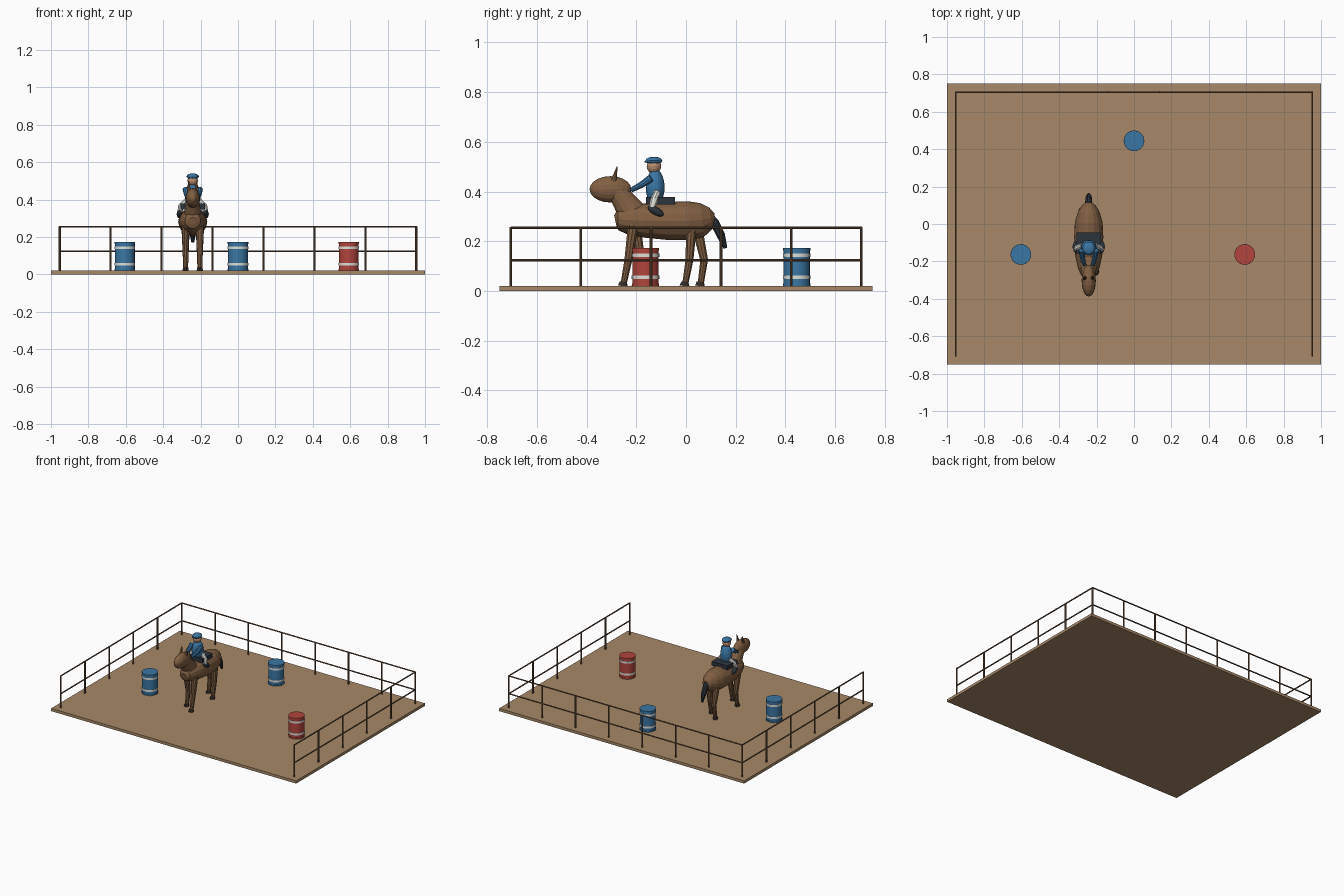
import bpy, bmesh, math
from mathutils import Vector, Matrix

cube = bpy.data.objects.get("Cube")
if cube:
    bpy.data.objects.remove(cube, do_unlink=True)


def material(name, rgb):
    m = bpy.data.materials.new(name)
    m.use_nodes = True
    m.diffuse_color = (*rgb, 1)
    node = next(n for n in m.node_tree.nodes if n.type == 'BSDF_PRINCIPLED')
    node.inputs["Base Color"].default_value = (*rgb, 1)
    return m


SAND = material("sand", (0.39, 0.25, 0.14))
WOOD = material("fence brown", (0.15, 0.085, 0.045))
COAT = material("horse brown", (0.22, 0.115, 0.055))
DARK = material("dark slate", (0.024, 0.034, 0.047))
HOOF = material("hoof brown", (0.035, 0.025, 0.02))
BLUE = material("blue", (0.042, 0.18, 0.37))
RED = material("red", (0.44, 0.058, 0.045))
WHITE = material("off white", (0.75, 0.75, 0.7))
SKIN = material("skin", (0.5, 0.28, 0.17))


def finish(name, bm, mat, smooth=False):
    bmesh.ops.recalc_face_normals(bm, faces=bm.faces)
    mesh = bpy.data.meshes.new(name)
    bm.to_mesh(mesh)
    bm.free()
    mesh.materials.append(mat)
    ob = bpy.data.objects.new(name, mesh)
    bpy.context.collection.objects.link(ob)
    if smooth:
        bpy.ops.object.select_all(action='DESELECT')
        ob.select_set(True)
        bpy.context.view_layer.objects.active = ob
        bpy.ops.object.shade_smooth_by_angle(angle=math.radians(35))
    return ob


def box(name, centre, size, mat):
    bm = bmesh.new()
    bmesh.ops.create_cube(bm, size=1)
    bmesh.ops.transform(bm, verts=bm.verts,
                        matrix=Matrix.Translation(centre) @ Matrix.Diagonal((*size, 1)))
    return finish(name, bm, mat)


def ellipsoid(name, centre, semi, mat, tilt=0):
    # the pole runs along y, so facets wrap round the long axis
    bm = bmesh.new()
    bmesh.ops.create_uvsphere(bm, u_segments=16, v_segments=10, radius=1)
    turn = Matrix.Rotation(math.pi / 2, 4, 'X')
    bmesh.ops.transform(bm, verts=bm.verts,
                        matrix=Matrix.Translation(centre) @ Matrix.Rotation(tilt, 4, 'X')
                        @ Matrix.Diagonal((*semi, 1)) @ turn)
    return finish(name, bm, mat)


def tube(name, points, radii, mat, sides=10, smooth=False):
    # loft of round or oval rings square to the path
    pts = [Vector(p) for p in points]
    bm = bmesh.new()
    rings = []
    for i, p in enumerate(pts):
        t = (pts[min(i + 1, len(pts) - 1)] - pts[max(i - 1, 0)]).normalized()
        ref = Vector((0, 1, 0)) if abs(t.x) > 0.9 else Vector((1, 0, 0))
        u = (ref - t * ref.dot(t)).normalized()
        v = t.cross(u)
        r = radii[i]
        ru, rv = r if isinstance(r, tuple) else (r, r)
        angles = [2 * math.pi * k / sides for k in range(sides)]
        rings.append([bm.verts.new(p + u * ru * math.cos(a) + v * rv * math.sin(a))
                      for a in angles])
    for a, b in zip(rings, rings[1:]):
        for k in range(sides):
            n = (k + 1) % sides
            bm.faces.new((a[k], a[n], b[n], b[k]))
    bm.faces.new(rings[0])
    bm.faces.new(rings[-1])
    return finish(name, bm, mat, smooth)


# Arena floor
FLOOR = 0.02
box("arena_floor", (0, 0, FLOOR / 2), (2, 1.5, FLOOR), SAND)

# Fence on the back and both sides
FX, FY, TOP = 0.953, 0.705, 0.257
R = 0.0055
posts = [(-FX + 2 * FX * i / 7, FY) for i in range(8)]
posts += [(s * FX, -FY + 2 * FY * i / 5) for s in (-1, 1) for i in range(5)]
for x, y in posts:
    tube("fence_post", [(x, y, FLOOR), (x, y, TOP)], [R, R], WOOD, 8)
for z in (0.124, 0.255):
    tube("back_rail", [(-FX, FY, z), (FX, FY, z)], [R * 0.85] * 2, WOOD, 8)
    for s in (-1, 1):
        tube("side_rail", [(s * FX, -FY, z), (s * FX, FY, z)], [R * 0.85] * 2, WOOD, 8)

# Barrels with two pale bands and a rim at each end
for x, y, mat in ((-0.605, -0.163, BLUE), (0, 0.445, BLUE), (0.592, -0.163, RED)):
    def hoop(name, low, high, r, m):
        tube(name, [(x, y, low), (x, y, high)], [r, r], m, 24, True)
    hoop("barrel", FLOOR, 0.17, 0.053, mat)
    hoop("barrel_top_rim", 0.162, 0.173, 0.055, mat)
    hoop("barrel_bottom_rim", FLOOR, 0.03, 0.055, mat)
    for z in (0.055, 0.143):
        hoop("barrel_band", z - 0.007, z + 0.007, 0.0555, WHITE)

# Horse body, given as y, lowest z, highest z and half width
X = -0.242
body = [(-0.285, 0.265, 0.305, 0.02), (-0.273, 0.245, 0.33, 0.042),
        (-0.235, 0.228, 0.343, 0.058), (-0.17, 0.215, 0.352, 0.072),
        (-0.07, 0.205, 0.358, 0.078), (0.01, 0.204, 0.361, 0.074),
        (0.065, 0.218, 0.354, 0.058), (0.1, 0.25, 0.337, 0.036),
        (0.116, 0.278, 0.312, 0.014)]
tube("horse_body", [(X, y, (a + b) / 2) for y, a, b, w in body],
     [(w, (b - a) / 2) for y, a, b, w in body], COAT, 16)

# Neck, head and ears
tube("horse_neck", [(X, -0.205, 0.3), (X, -0.245, 0.355), (X, -0.285, 0.41)],
     [(0.05, 0.062), (0.041, 0.05), (0.034, 0.038)], COAT, 14)
ellipsoid("horse_head", (X, -0.304, 0.409), (0.038, 0.084, 0.053), COAT)
for s in (-1, 1):
    tube("horse_ear", [(X + s * 0.02, -0.292, 0.44), (X + s * 0.022, -0.277, 0.5)],
         [0.012, 0.002], COAT, 8)

# Legs: side, then y at the top, at the joint and at the hoof
for name, s, y0, y1, y2 in (("front_leg", 1, -0.212, -0.232, -0.25),
                            ("front_leg", -1, -0.205, -0.18, -0.195),
                            ("hind_leg", 1, 0.022, 0.014, -0.002),
                            ("hind_leg", -1, 0.042, 0.073, 0.06)):
    x = X + s * 0.038
    tube(name, [(x, y0, 0.265), (x, y1, 0.125), (x, y2, 0.034)],
         [0.023, 0.0165, 0.013], COAT)
    tube("hoof", [(x, y2 - 0.004, FLOOR), (x, y2 - 0.002, 0.037)],
         [(0.017, 0.021), (0.014, 0.015)], HOOF)

# Tail
tube("horse_tail", [(X, 0.085, 0.318), (X, 0.115, 0.275), (X, 0.14, 0.225), (X, 0.159, 0.172)],
     [0.012, 0.019, 0.018, 0.008], DARK)

# Saddle
box("saddle", (X, -0.103, 0.363), (0.13, 0.117, 0.03), DARK)

# Rider
ellipsoid("rider_torso", (X, -0.124, 0.417), (0.042, 0.038, 0.073), BLUE)
ellipsoid("rider_head", (X, -0.129, 0.502), (0.028, 0.029, 0.03), SKIN)
ellipsoid("rider_cap", (X, -0.129, 0.524), (0.033, 0.034, 0.016), BLUE)
box("cap_peak", (X, -0.156, 0.519), (0.036, 0.022, 0.006), BLUE)
for s in (-1, 1):
    tube("rider_arm", [(X + s * 0.038, -0.14, 0.455), (X + s * 0.034, -0.178, 0.428),
                       (X + s * 0.022, -0.22, 0.406)], [0.016, 0.0135, 0.01], BLUE)
    tube("rider_leg", [(X + s * 0.034, -0.116, 0.395), (X + s * 0.062, -0.128, 0.365),
                       (X + s * 0.07, -0.138, 0.33)], [0.015, 0.0165, 0.013], WHITE)
    ellipsoid("rider_boot", (X + s * 0.07, -0.122, 0.322), (0.016, 0.036, 0.016), DARK,
              math.radians(-30))
